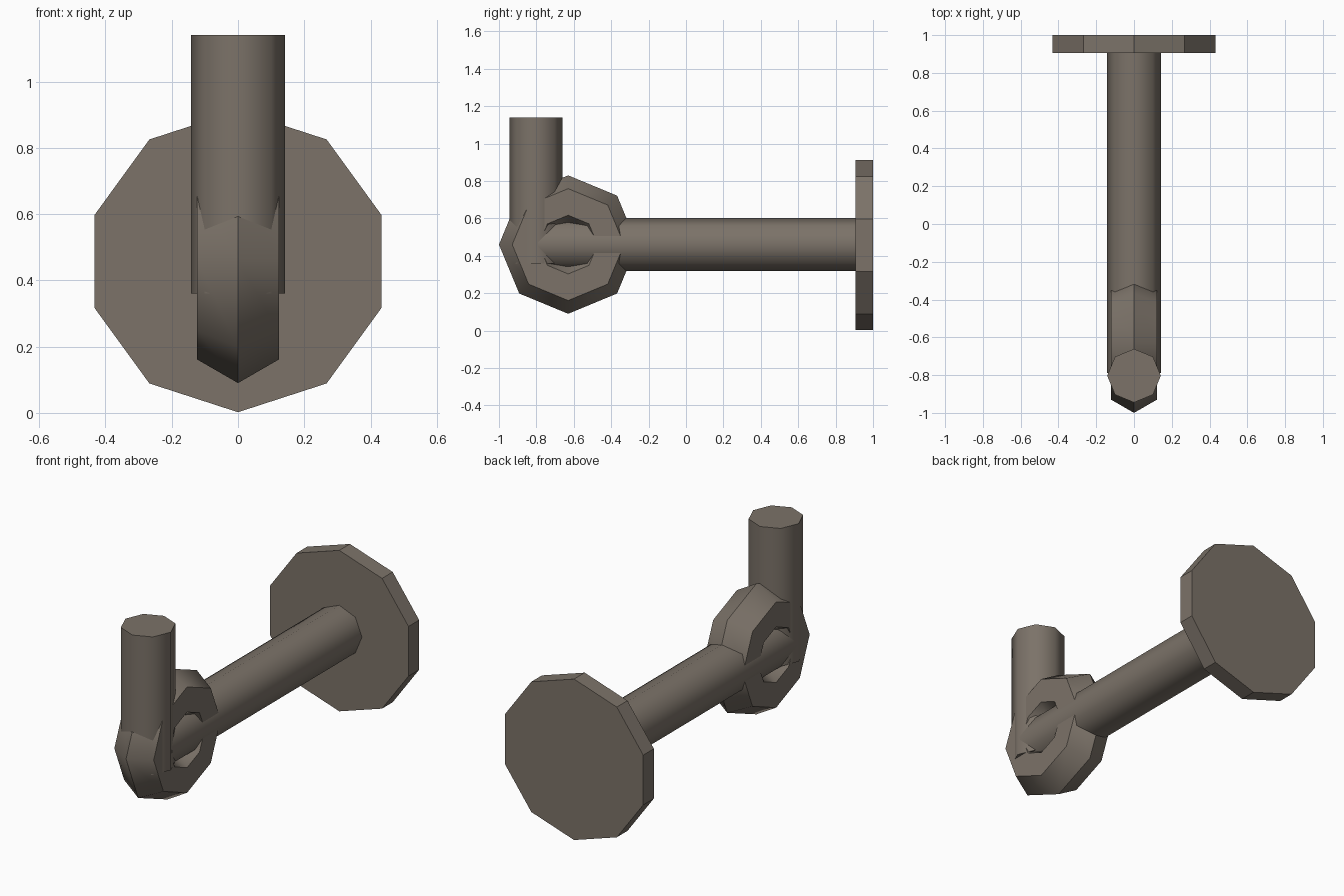
import bpy
from math import radians

cube = bpy.data.objects.get("Cube")
if cube:
    bpy.data.objects.remove(cube, do_unlink=True)

# One warm grey-brown metal for every part
metal = bpy.data.materials.new("warm_grey_metal")
metal.use_nodes = True
colour = (0.2, 0.17, 0.14, 1)
metal.diffuse_color = colour
metal.node_tree.nodes["Principled BSDF"].inputs["Base Color"].default_value = colour

AXIS_Z = 0.457
ALONG_Y = (radians(90), 0, 0)


def finish(name, smooth_angle):
    ob = bpy.context.object
    ob.name = name
    ob.data.materials.append(metal)
    bpy.ops.object.shade_smooth_by_angle(angle=radians(smooth_angle))
    return ob


def rod(name, sides, radius, length, centre, rotation=(0, 0, 0), smooth_angle=50):
    bpy.ops.mesh.primitive_cylinder_add(vertices=sides, radius=radius, depth=length,
                                        location=centre, rotation=rotation)
    return finish(name, smooth_angle)


# Ten-sided mounting plate at the back
rod("wall_plate", 10, 0.455, 0.095, (0, 0.9525, AXIS_Z), ALONG_Y, 30)

# Horizontal arm reaching from the plate through the ring
rod("arm", 8, 0.142, 1.71, (0, 0.065, AXIS_Z + 0.003), ALONG_Y)

# Upright post at the front end
rod("post", 8, 0.142, 0.78, (0, -0.803, 0.75))

# Faceted ring joining the arm and post
bpy.ops.mesh.primitive_torus_add(major_segments=8, minor_segments=6,
                                 major_radius=0.228, minor_radius=0.142,
                                 location=(0, -0.63, AXIS_Z + 0.003),
                                 rotation=(0, radians(90), 0))
finish("joint_ring", 50)
